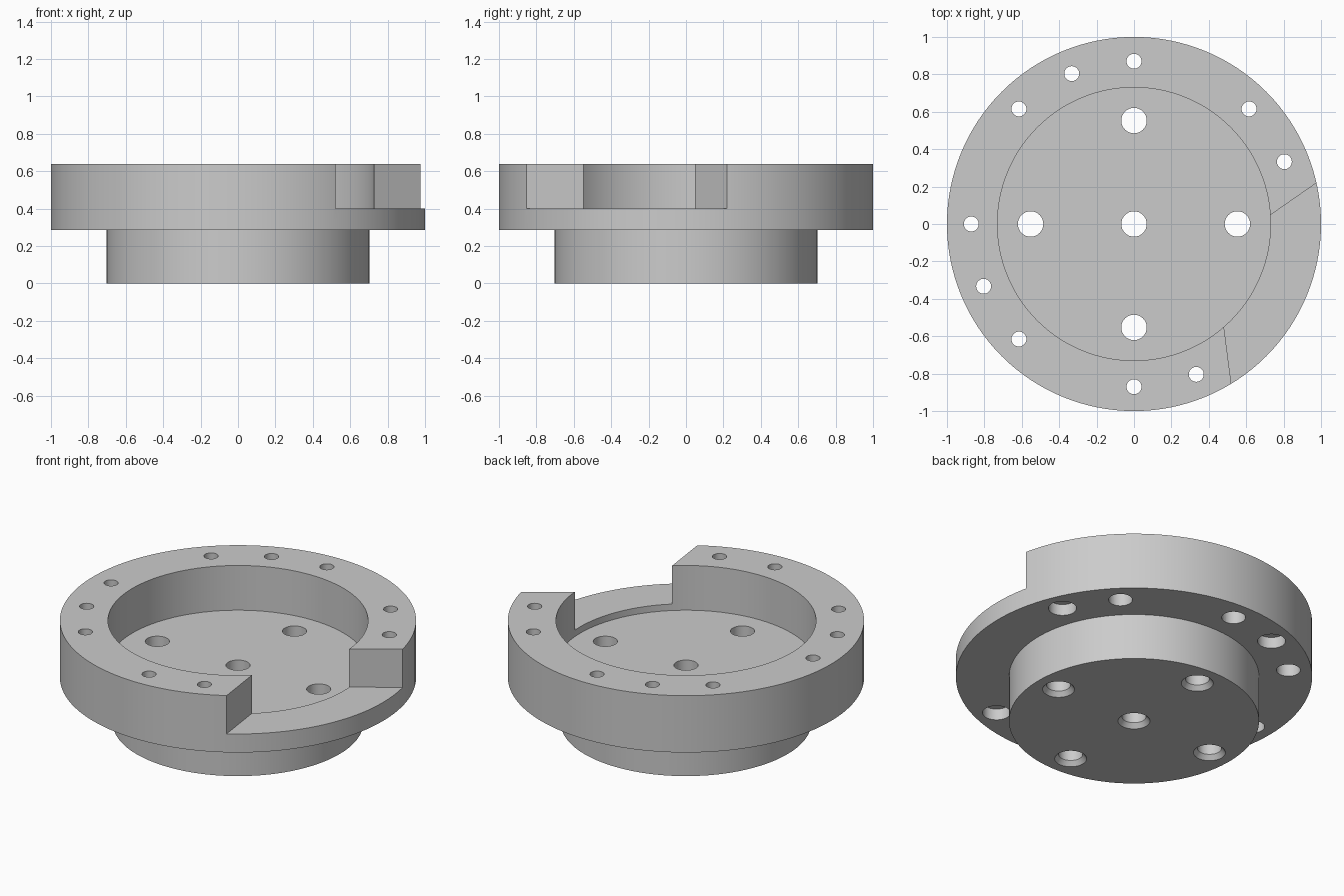
import bpy, bmesh
from math import sin, cos, pi, radians

if "Cube" in bpy.data.objects:
    bpy.data.objects.remove(bpy.data.objects["Cube"], do_unlink=True)

grey = bpy.data.materials.new("light_grey")
grey.use_nodes = True
grey.diffuse_color = (0.6, 0.6, 0.6, 1)
grey.node_tree.nodes["Principled BSDF"].inputs["Base Color"].default_value = (0.6, 0.6, 0.6, 1)


def lathe(bm, profile, segments, cx=0, cy=0):
    """Closed solid of revolution; profile runs bottom to top as (radius, z)."""
    rings = []
    for r, z in profile:
        rings.append([bm.verts.new((cx + r * cos(2 * pi * i / segments),
                                    cy + r * sin(2 * pi * i / segments), z))
                      for i in range(segments)])
    for a, b in zip(rings, rings[1:]):
        for i in range(segments):
            j = (i + 1) % segments
            bm.faces.new((a[i], a[j], b[j], b[i]))
    bm.faces.new(rings[0][::-1])
    bm.faces.new(rings[-1])


def make_object(name, bm):
    bmesh.ops.recalc_face_normals(bm, faces=bm.faces[:])
    mesh = bpy.data.meshes.new(name)
    bm.to_mesh(mesh)
    bm.free()
    mesh.materials.append(grey)
    obj = bpy.data.objects.new(name, mesh)
    bpy.context.collection.objects.link(obj)
    return obj


def cut(target, name, bm):
    """Subtract the solids in bm from the target and drop the cutter."""
    cutter = make_object(name, bm)
    cutter.hide_render = True
    mod = target.modifiers.new(name, "BOOLEAN")
    mod.operation = "DIFFERENCE"
    mod.solver = "EXACT"
    mod.object = cutter
    bpy.context.view_layer.objects.active = target
    bpy.ops.object.modifier_apply(modifier=mod.name)
    bpy.data.objects.remove(cutter, do_unlink=True)


TOP, FLANGE, FLOOR, NOTCH = 0.637, 0.285, 0.36, 0.4

# Stepped round body with a recessed cup
bm = bmesh.new()
lathe(bm, [(0.702, 0), (0.702, FLANGE), (1, FLANGE), (1, TOP),
           (0.73, TOP), (0.73, FLOOR)], 128)
hub = make_object("flanged_hub", bm)

# Wedge notch through the rim wall
bm = bmesh.new()
wedge = [(0.43, -0.16), (0.56, -1.16), (1.6, -1.2), (1.43, 0.535)]
low = [bm.verts.new((x, y, NOTCH)) for x, y in wedge]
face = bm.faces.new(low)
ext = bmesh.ops.extrude_face_region(bm, geom=[face])
bmesh.ops.translate(bm, vec=(0, 0, 0.5),
                    verts=[v for v in ext["geom"] if isinstance(v, bmesh.types.BMVert)])
# keep the lower cap so the wedge is closed
if not any(all(abs(v.co.z - NOTCH) < 1e-5 for v in f.verts) for f in bm.faces):
    bm.faces.new(low)
cut(hub, "rim_notch", bm)

# Floor holes, chamfered underneath
bm = bmesh.new()
for x, y in [(0, 0), (1, 0), (-1, 0), (0, 1), (0, -1)]:
    lathe(bm, [(0.09, -0.05), (0.09, 0), (0.068, 0.028), (0.068, 0.5)],
          32, x * 0.553, y * 0.553)
cut(hub, "floor_holes", bm)

# Rim holes in groups of three, counterbored underneath; the notch has none
bm = bmesh.new()
for quarter in range(4):
    for step in range(3):
        angle = quarter * 90 + step * 22.5
        if angle in (0, 315):
            continue
        bore, depth = (0.079, 0.07) if step == 1 else (0.067, 0.12)
        a = radians(angle)
        lathe(bm, [(bore, FLANGE - 0.05), (bore, FLANGE + depth),
                   (0.04, FLANGE + depth), (0.04, TOP + 0.1)],
              32, 0.87 * cos(a), 0.87 * sin(a))
cut(hub, "rim_holes", bm)

# Smooth walls, crisp rims
bpy.ops.object.select_all(action="DESELECT")
hub.select_set(True)
bpy.context.view_layer.objects.active = hub
bpy.ops.object.shade_smooth_by_angle(angle=radians(30))
